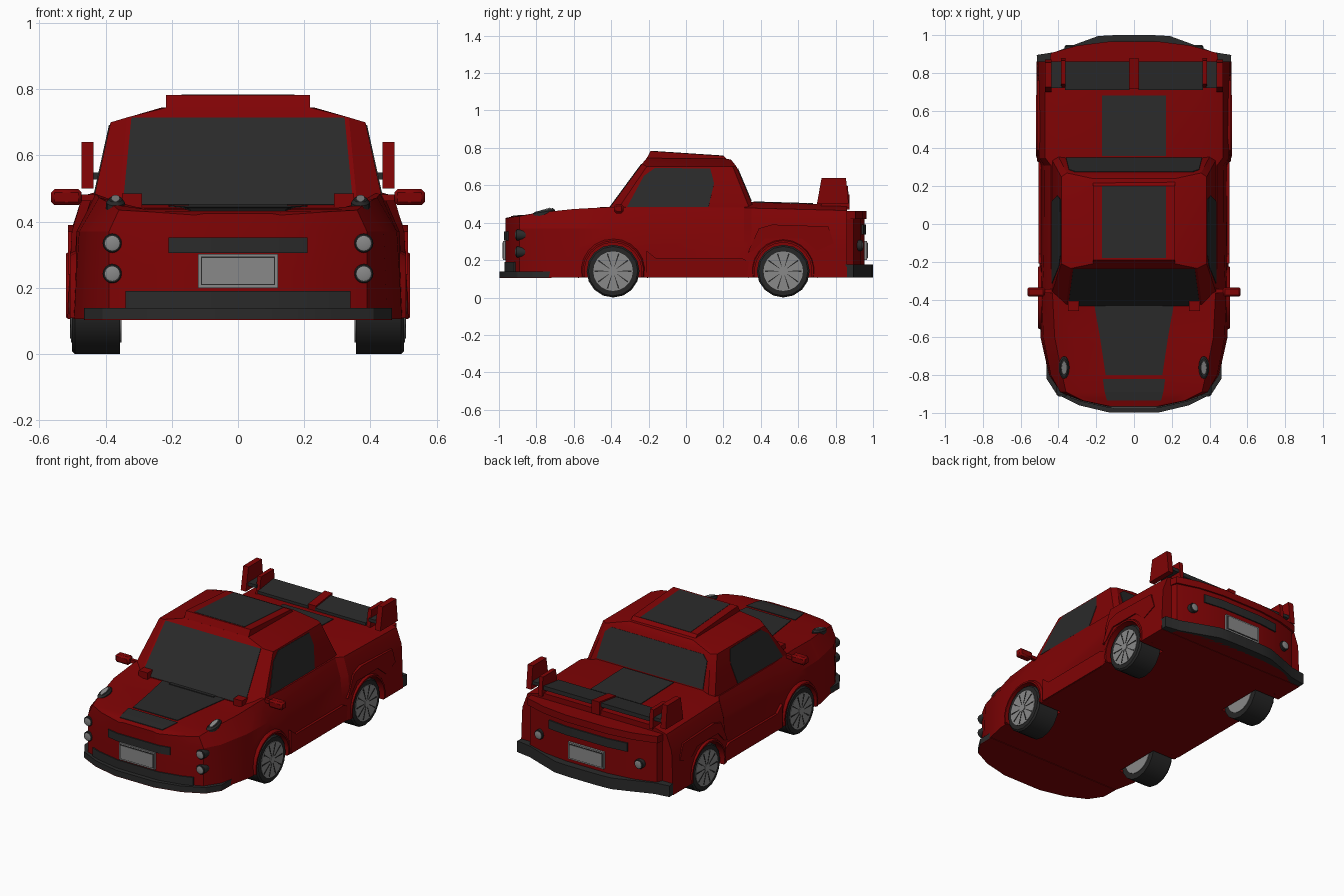
import bpy, bmesh, math

cube = bpy.data.objects.get("Cube")
if cube:
    bpy.data.objects.remove(cube, do_unlink=True)


def material(name, *rgb):
    m = bpy.data.materials.new(name)
    m.use_nodes = True
    m.diffuse_color = (*rgb, 1)
    m.node_tree.nodes["Principled BSDF"].inputs["Base Color"].default_value = (*rgb, 1)
    return m


RED = material("red_paint", .216, .001, .0015)
DARK = material("dark_grey", .023, .023, .023)
TYRE = material("tyre_black", .019, .019, .019)
GREY = material("light_grey", .25, .25, .25)


def sharpen(mesh):
    mesh.polygons.foreach_set("use_smooth", [True] * len(mesh.polygons))
    mesh.set_sharp_from_angle(angle=math.radians(25))


def loft(name, rings, mat, mirror=False):
    """Skin equal-length rings of points, with capped ends."""
    bm = bmesh.new()
    vs = [[bm.verts.new(p) for p in ring] for ring in rings]
    n = len(vs[0])
    for a, b in zip(vs, vs[1:]):
        for i in range(n):
            bm.faces.new((a[i], a[(i + 1) % n], b[(i + 1) % n], b[i]))
    bm.faces.new(vs[0])
    bm.faces.new(vs[-1])
    bmesh.ops.recalc_face_normals(bm, faces=bm.faces)
    mesh = bpy.data.meshes.new(name)
    bm.to_mesh(mesh)
    bm.free()
    mesh.materials.append(mat)
    sharpen(mesh)
    ob = bpy.data.objects.new(name, mesh)
    bpy.context.collection.objects.link(ob)
    if mirror:
        ob.modifiers.new("Mirror", "MIRROR")
    return ob


def box(name, x0, x1, y0, y1, z0, z1, mat, mirror=False):
    return side_prism(name, [(y0, z0), (y1, z0), (y1, z1), (y0, z1)], x0, x1, mat, mirror)


def side_prism(name, yz, x0, x1, mat, mirror=True):
    return loft(name, [[(x, y, z) for y, z in yz] for x in (x0, x1)], mat, mirror)


def plan_prism(name, half, z0, z1, mat):
    """Extrude a symmetric plan outline, given as its left half, upward."""
    plan = half + [(-x, y) for x, y in reversed(half)]
    return loft(name, [[(x, y, z) for x, y in plan] for z in (z0, z1)], mat)


def plate(name, pts, offset, mat, mirror=False):
    """Thin plate on a panel, raised by an offset vector."""
    up = [tuple(a + b for a, b in zip(p, offset)) for p in pts]
    return loft(name, [pts, up], mat, mirror)


def deck_stripe(name, rows):
    for i, ((y0, w0, z0), (y1, w1, z1)) in enumerate(zip(rows, rows[1:])):
        plate(f"{name}_{i + 1}", [(-w0, y0, z0), (w0, y0, z0), (w1, y1, z1), (-w1, y1, z1)],
              (0, 0, .004), DARK)


def circle(axis, c, r, n=16):
    pts = []
    for i in range(n):
        t = math.tau * i / n
        u, v = r * math.cos(t), r * math.sin(t)
        pts.append((c[0], c[1] + u, c[2] + v) if axis == "x" else (c[0] + u, c[1], c[2] + v))
    return pts


# Lower body shell: y, bottom, shoulder and top half widths, edge and centre heights
sections = [(-.965, .14, .14, .13, .42, .425), (-.935, .28, .28, .27, .43, .432),
            (-.89, .39, .39, .36, .435, .437), (-.80, .45, .44, .38, .452, .44),
            (-.60, .495, .48, .42, .473, .443), (-.40, .50, .488, .43, .484, .446),
            (-.20, .50, .478, .44, .48, .49), (.31, .50, .475, .44, .48, .51),
            (.35, .515, .502, .47, .478, .51), (.86, .515, .505, .47, .465, .495)]


def section(y, wb, ws, wt, ze, zt):
    half = [(wb, .106), ((wb + ws) / 2, .25), (ws, .37), (wt, ze), (wt * .76, zt)]
    return [(x, y, z) for x, z in half] + [(-x, y, z) for x, z in reversed(half)]


body = loft("body_shell", [section(*s) for s in sections], RED)

# Wheel wells
AXLES = {"front": -.39, "rear": .52}
WZ = .141
for y in AXLES.values():
    for s in (1, -1):
        cutter = loft("well_cutter", [circle("x", (s * x, y, WZ), .155, 24) for x in (.345, .7)], RED)
        cutter.hide_render = True
        mod = body.modifiers.new("Well", "BOOLEAN")
        mod.operation, mod.solver, mod.object = "DIFFERENCE", "EXACT", cutter
        bpy.context.view_layer.objects.active = body
        bpy.ops.object.modifier_apply(modifier=mod.name)
        bpy.data.objects.remove(cutter, do_unlink=True)
sharpen(body.data)

# Tail panel behind the rear fenders
tail = [(.45, .84), (.43, .895), (.30, .935), (.14, .955)]
plan_prism("tail_panel", tail, .108, .455, RED)
plan_prism("tail_lip", [(.45, .84), (.44, .905), (.30, .945), (.14, .965)], .42, .462, RED)

# Side sills and wheel arch lips
side_prism("sill", [(-.21, .108), (.34, .108), (.34, .19), (.30, .21), (-.16, .21), (-.21, .25)],
           .45, .506, RED)
side_prism("rear_quarter_panel", [(.33, .24), (.39, .37), (.46, .39), (.76, .38), (.79, .29),
                                  (.70, .25), (.62, .315), (.42, .315), (.36, .25)], .45, .513, RED)
for end, y in AXLES.items():
    x1 = .508 if end == "front" else .52
    rings = []
    for i in range(13):
        t = math.radians(-11 + 202 * i / 12)
        rings.append([(x, y + r * math.cos(t), WZ + r * math.sin(t))
                      for x, r in ((.455, .153), (x1, .153), (x1, .163), (.455, .19))])
    loft(end + "_arch_lip", rings, RED, True)

# Wheels with spoked rims
for end, y in AXLES.items():
    loft(end + "_tyre", [circle("x", (x, y, WZ), r) for x, r in
                         ((.356, .141), (.492, .141), (.502, .132))], TYRE, True)
    loft(end + "_rim", [circle("x", (x, y, WZ), .106, 20) for x in (.352, .505)], GREY, True)
    loft(end + "_hub", [circle("x", (x, y, WZ), .022, 10) for x in (.50, .509)], GREY, True)
    for k in range(10):
        t = math.tau * k / 10
        c, s = math.cos(t), math.sin(t)
        slot = [(.505, y + r * c - w * s, WZ + r * s + w * c)
                for r, w in ((.025, .001), (.098, .004), (.098, -.004), (.025, -.001))]
        plate(f"{end}_rim_slot_{k + 1}", slot, (.002, 0, 0), DARK, True)


# Cabin: rings of front corner, side front, side rear and rear corner
def cabin_ring(*half):
    return list(half) + [(-x, y, z) for x, y, z in reversed(half)]


loft("cabin", [
    cabin_ring((.36, -.43, .40), (.44, -.38, .40), (.44, .35, .40), (.41, .375, .40)),
    cabin_ring((.36, -.43, .45), (.44, -.38, .45), (.44, .35, .45), (.41, .375, .45)),
    cabin_ring((.335, -.235, .715), (.385, -.21, .70), (.385, .25, .70), (.355, .27, .70)),
    cabin_ring((.215, -.21, .745), (.23, -.19, .745), (.23, .21, .742), (.215, .24, .738))], RED)


def slope(z, z0, z1, a, b):
    return a + (b - a) * (z - z0) / (z1 - z0)


# Glass
lo, hi = .45, .712
ys = [slope(z, .45, .715, -.43, -.235) for z in (lo, hi)]
plate("windshield", [(-.348, ys[0], lo), (.348, ys[0], lo), (.322, ys[1], hi), (-.322, ys[1], hi)],
      (0, -.003, .002), DARK)
rear_glass = [(.36, .515), (.345, .66), (.31, .69)]
rear_glass = [(x, slope(z, .45, .70, .375, .27), z) for x, z in rear_glass]
plate("rear_window", rear_glass + [(-x, y, z) for x, y, z in reversed(rear_glass)],
      (0, .004, .0015), DARK)
window = [(-.315, .483), (-.225, .65), (-.165, .692), (.13, .688), (.15, .61), (.12, .483)]
plate("side_window", [(slope(z, .45, .70, .44, .385), y, z) for y, z in window],
      (.003, 0, .001), DARK, True)
box("wiper_cowl", -.15, .15, -.45, -.425, .44, .454, DARK)
box("cowl_block", .29, .35, -.46, -.36, .43, .485, RED, True)

# Roof scoop and dark centre stripes
side_prism("roof_scoop", [(-.215, .735), (-.19, .783), (.20, .757), (.225, .735)], -.218, .218, RED, False)
deck_stripe("roof_stripe", [(-.18, .17, .780), (.20, .17, .755)])
deck_stripe("hood_stripe", [(-.80, .15, .44), (-.60, .18, .443), (-.43, .21, .4455)])
deck_stripe("nose_stripe", [(-.935, .143, .432), (-.89, .155, .437), (-.82, .165, .4394)])
deck_stripe("trunk_stripe", [(.36, .17, .5097), (.68, .17, .5004)])

# Bumpers
nose = [(.465, -.72), (.463, -.82), (.41, -.90), (.29, -.96), (.13, -.998)]
plan_prism("front_bumper", nose, .106, .14, DARK)
plan_prism("nose_floor", nose, .103, .106, RED)
plan_prism("rear_bumper", [(.512, .84), (.515, .895), (.42, .91), (.30, .955), (.19, .995), (.1, 1)],
           .108, .176, DARK)

# Grille, dark bars and number plates
plan_prism("lower_grille", [(.34, -.88), (.34, -.92), (.28, -.941), (.14, -.971)], .14, .19, DARK)
plan_prism("front_bar", [(.21, -.88), (.21, -.957), (.14, -.972)], .305, .352, DARK)
plan_prism("rear_bar", [(.265, .88), (.265, .948), (.14, .962)], .338, .39, DARK)
for end, s, y in (("front", -1, .96), ("rear", 1, .95)):
    y0, y1, y2 = s * y, s * (y + .018), s * (y + .022)
    box(end + "_plate_frame", -.121, .121, y0, y1, .20, .303, GREY)
    box(end + "_plate_border", -.112, .112, y0, s * (y + .020), .208, .295, DARK)
    box(end + "_plate_face", -.108, .108, y0, y2, .212, .291, GREY)


# Round lamps
def lamp(name, x, y, z, s):
    loft(name + "_bezel", [circle("y", (x, y + s * d, z), r) for d, r in
                           ((-.05, .029), (.01, .029), (.014, .026))], DARK, True)
    loft(name + "_lens", [circle("y", (x, y + s * d, z), r) for d, r in
                          ((0, .022), (.016, .022), (.018, .016))], GREY, True)


lamp("upper_headlight", .38, -.895, .335, -1)
lamp("lower_headlight", .38, -.895, .243, -1)
lamp("taillight", .338, .93, .278, 1)


# Oval lamps on the hood
def oval(rx, ry, z, tilt):
    return [(.37 + rx * math.cos(math.tau * i / 16), -.76 + ry * math.sin(math.tau * i / 16),
             z + tilt * math.sin(math.tau * i / 16)) for i in range(16)]


loft("hood_lamp_bezel", [oval(.028, .06, .43, 0), oval(.028, .06, .458, .01), oval(.02, .048, .468, .01)],
     DARK, True)
loft("hood_lamp_lens", [oval(.015, .036, .46, .01), oval(.013, .034, .471, .01)], GREY, True)

# Door mirrors
box("mirror_arm", .42, .49, -.365, -.345, .462, .482, RED, True)
mirror = box("mirror_housing", .472, .565, -.385, -.335, .45, .498, RED, True)
bevel = mirror.modifiers.new("Bevel", "BEVEL")
bevel.width, bevel.segments = .01, 1

# Rear wing
side_prism("wing_end_plate", [(.70, .50), (.87, .50), (.855, .64), (.725, .64)], .437, .472, RED)
side_prism("wing_inner_plate", [(.72, .48), (.875, .48), (.865, .595), (.74, .595)], .362, .387, RED)
box("wing_connector", .38, .44, .72, .86, .528, .548, DARK, True)
side_prism("wing_blade", [(.71, .503), (.86, .515), (.86, .54), (.71, .52)], .025, .365, DARK)
side_prism("wing_bracket", [(.715, .48), (.875, .47), (.875, .55), (.715, .53)], -.026, .026, RED, False)
